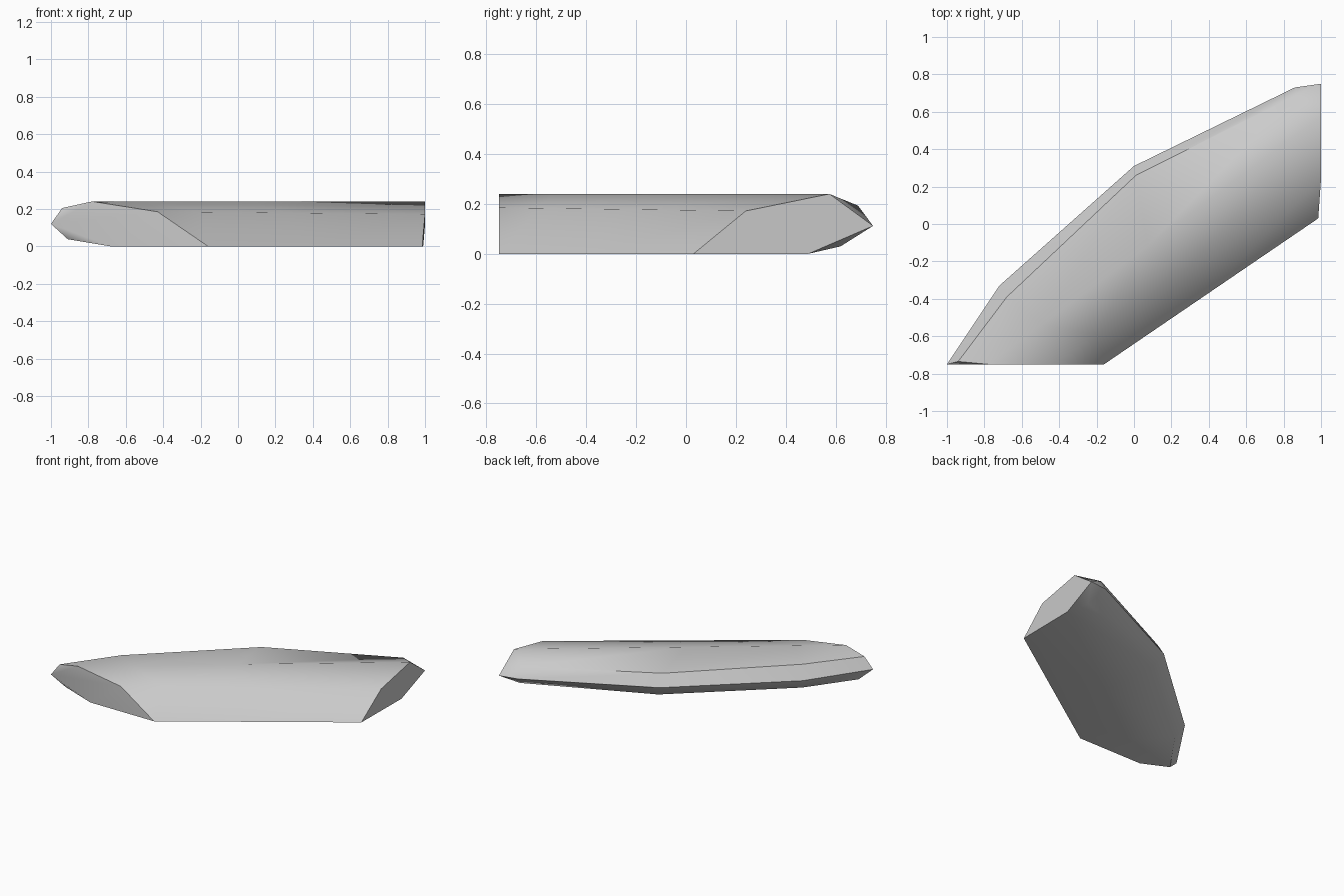
import bpy, bmesh, math
from mathutils import Vector

cube = bpy.data.objects.get("Cube")
if cube:
    bpy.data.objects.remove(cube, do_unlink=True)

# Single grey material
grey = bpy.data.materials.new("plain grey")
grey.use_nodes = True
colour = (0.6, 0.6, 0.6, 1)
grey.diffuse_color = colour
grey.node_tree.nodes["Principled BSDF"].inputs["Base Color"].default_value = colour


def straight(start, end):
    """Four stations along a straight edge."""
    a, b = Vector(start), Vector(end)
    return [a.lerp(b, t) for t in (0, 0.16, 0.48, 1)]


# Lengthwise edges, in order around the cross-section
strands = [
    straight((-0.16, -0.75, 0), (0.985, 0.03, 0)),          # front foot
    straight((-0.43, -0.75, 0.185), (1, 0.24, 0.172)),      # front shoulder
    straight((-0.78, -0.75, 0.24), (1, 0.575, 0.24)),       # ridge
    [(-0.94, -0.735, 0.205), (-0.68, -0.39, 0.21),          # upper back edge
     (0.01, 0.26, 0.207), (0.865, 0.69, 0.193)],
    [(-1, -0.75, 0.12), (-0.72, -0.33, 0.122),              # outer back edge
     (0, 0.31, 0.122), (0.86, 0.73, 0.117)],
    [(-0.91, -0.71, 0.038), (-0.68, -0.385, 0.04),          # lower back edge
     (0.05, 0.25, 0.036), (0.92, 0.62, 0.03)],
    straight((-0.68, -0.75, 0), (0.99, 0.49, 0)),           # underside
]

bm = bmesh.new()
rows = [[bm.verts.new(p) for p in s] for s in strands]
tip = bm.verts.new((1, 0.75, 0.112))

# Skin between neighbouring edges
for i, row in enumerate(rows):
    nxt = rows[(i + 1) % len(rows)]
    for k in range(3):
        bm.faces.new((row[k], row[k + 1], nxt[k + 1], nxt[k]))

# Flat end caps with their small chamfer triangles
foot, shoulder, ridge, upper, outer, lower, under = rows
for k, corner in ((0, outer[0]), (3, tip)):
    bm.faces.new((foot[k], shoulder[k], ridge[k], corner, under[k]))
    bm.faces.new((ridge[k], upper[k], corner))
    bm.faces.new((corner, lower[k], under[k]))
bm.faces.new((upper[3], outer[3], tip))
bm.faces.new((outer[3], lower[3], tip))
bmesh.ops.recalc_face_normals(bm, faces=bm.faces)

mesh = bpy.data.meshes.new("faceted_slab")
bm.to_mesh(mesh)
bm.free()
mesh.materials.append(grey)
slab = bpy.data.objects.new("faceted_slab", mesh)
bpy.context.collection.objects.link(slab)

# Soft body shading, crisp ends
for o in bpy.context.selected_objects:
    o.select_set(False)
slab.select_set(True)
bpy.context.view_layer.objects.active = slab
bpy.ops.object.shade_smooth_by_angle(angle=math.radians(45))
